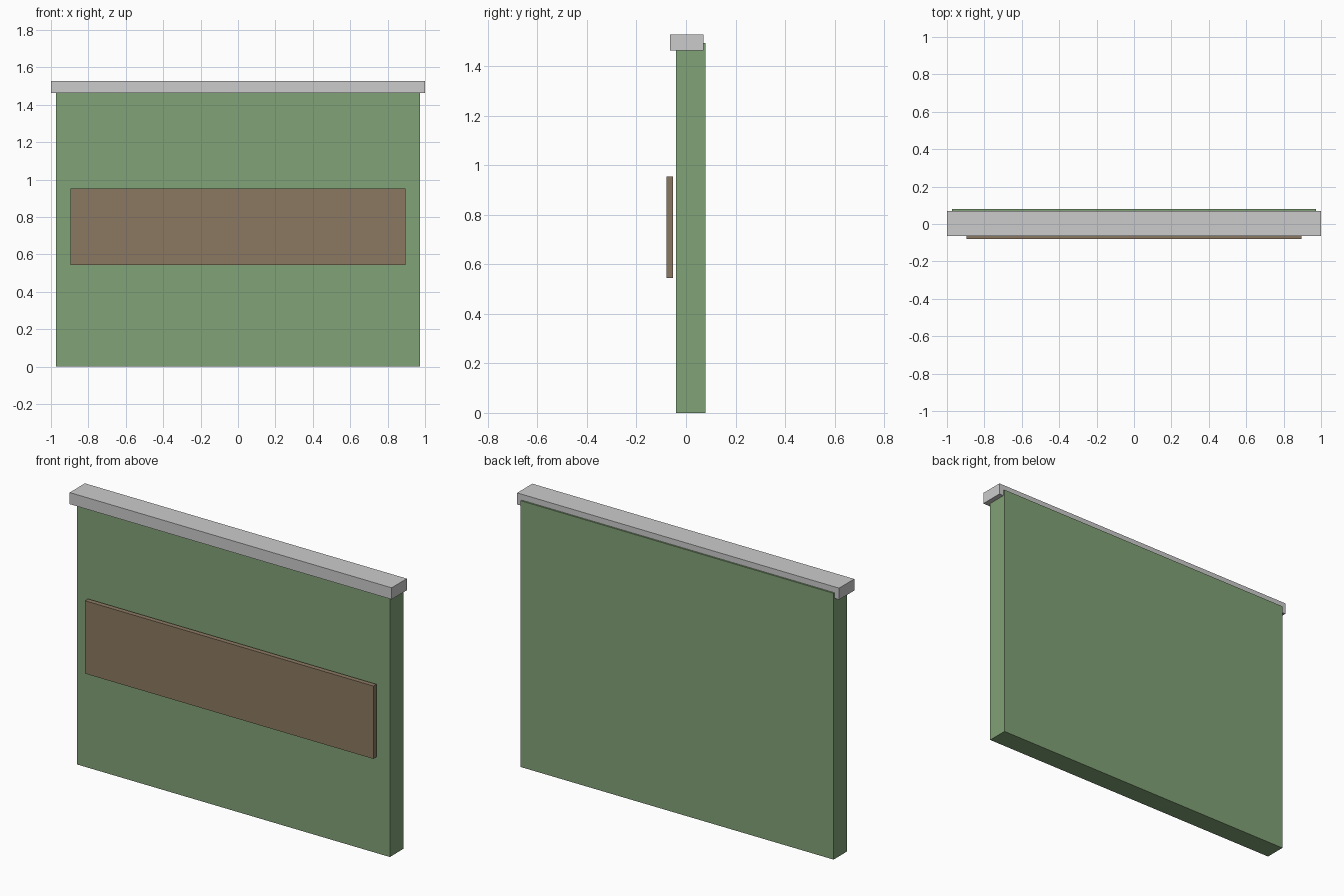
import bpy

if "Cube" in bpy.data.objects:
    bpy.data.objects.remove(bpy.data.objects["Cube"])


def material(name, rgb):
    m = bpy.data.materials.new(name)
    m.diffuse_color = (*rgb, 1.0)
    m.use_nodes = True
    m.node_tree.nodes["Principled BSDF"].inputs["Base Color"].default_value = m.diffuse_color
    return m


def box(name, lo, hi, mat=None):
    """Axis-aligned box between two corners."""
    center = [(a + b) / 2 for a, b in zip(lo, hi)]
    bpy.ops.mesh.primitive_cube_add(size=1, location=center)
    ob = bpy.context.object
    ob.name = name
    ob.scale = [b - a for a, b in zip(lo, hi)]
    bpy.ops.object.transform_apply(location=False, rotation=False, scale=True)
    if mat:
        ob.data.materials.append(mat)
    return ob


green = material("green_paint", (0.22, 0.36, 0.18))
brown = material("brown_wood", (0.26, 0.19, 0.12))

# Main wall slab; its top runs up into the cap
box("wall_panel", (-0.972, -0.041, 0), (0.972, 0.079, 1.495), green)

# Grey coping along the top edge, set slightly forward
box("top_cap", (-1.0, -0.065, 1.463), (1.0, 0.07, 1.528))

# Board held just in front of the wall
box("front_board", (-0.896, -0.079, 0.545), (0.896, -0.052, 0.954), brown)
